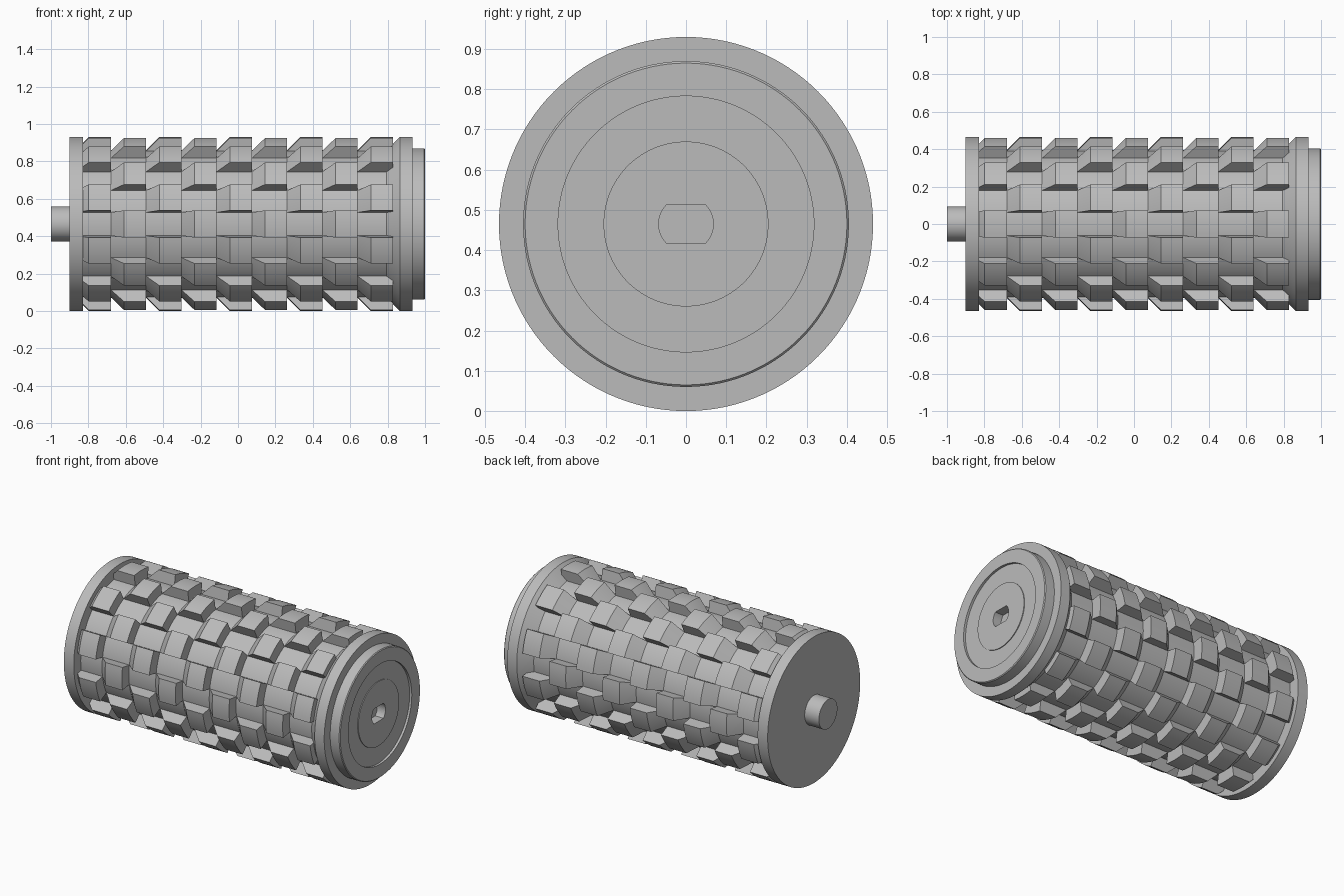
import bpy, bmesh, math
from mathutils import Vector, Matrix

cube = bpy.data.objects.get("Cube")
if cube:
    bpy.data.objects.remove(cube, do_unlink=True)

R = 0.465          # outer radius, also the axis height
BASE = 0.395       # drum radius between the teeth
ROWS = 20          # rows of teeth around the drum
PITCH = 0.377      # spacing of teeth along the axis
STEP = 2 * math.pi / ROWS

grey = bpy.data.materials.new("plain grey")
grey.use_nodes = True
grey.diffuse_color = (0.5, 0.5, 0.5, 1)
grey.node_tree.nodes["Principled BSDF"].inputs["Base Color"].default_value = (0.5, 0.5, 0.5, 1)


def finish(name, bm):
    bmesh.ops.remove_doubles(bm, verts=bm.verts, dist=1e-5)
    bmesh.ops.recalc_face_normals(bm, faces=bm.faces)
    mesh = bpy.data.meshes.new(name)
    bm.to_mesh(mesh)
    bm.free()
    mesh.materials.append(grey)
    obj = bpy.data.objects.new(name, mesh)
    obj.location.z = R
    bpy.context.collection.objects.link(obj)
    return obj


def smooth(obj):
    bpy.ops.object.select_all(action="DESELECT")
    obj.select_set(True)
    bpy.context.view_layer.objects.active = obj
    bpy.ops.object.shade_smooth_by_angle(angle=math.radians(25))


def sweep(bm, profile, start, angle, steps, closed):
    """Spin an (x, radius) profile about the x axis; angle 0 is the front."""
    rot = Matrix.Rotation(-start, 3, "X")
    verts = [bm.verts.new(rot @ Vector((x, -r, 0))) for x, r in profile]
    geom = list(verts)
    if closed:
        cap = bm.faces.new(verts)
        geom = [cap] + list(cap.edges) + verts
        bmesh.ops.duplicate(bm, geom=geom)
    else:
        geom += [bm.edges.new(pair) for pair in zip(verts, verts[1:])]
    bmesh.ops.spin(bm, geom=geom, cent=(0, 0, 0), axis=(1, 0, 0),
                   angle=-angle, steps=steps, use_duplicate=False)


def lathe(name, profile):
    bm = bmesh.new()
    sweep(bm, profile, 0, 2 * math.pi, 120, False)
    obj = finish(name, bm)
    smooth(obj)
    return obj


# Turned parts
lathe("drive_shaft", [(-1, 0), (-1, 0.093), (-0.88, 0.093), (-0.88, 0)])
lathe("end_flange", [(-0.9, 0), (-0.9, R), (-0.83, R), (-0.83, 0)])
lathe("drum", [(-0.85, 0), (-0.85, BASE), (0.85, BASE), (0.85, 0)])
lathe("bevelled_flange", [(0.78, 0), (0.795, BASE), (0.865, R), (0.932, R), (0.932, 0)])
hub = lathe("hub", [(0.91, 0), (0.91, 0.405), (0.995, 0.405), (1, 0.4),
                    (1, 0.318), (0.985, 0.318), (0.985, 0.205), (0.99, 0.205), (0.99, 0)])

# Double-flat socket in the hub
bm = bmesh.new()
half = math.asin(0.048 / 0.068)
arc = [-half + 2 * half * i / 12 for i in range(13)]
ring = arc + [a + math.pi for a in arc]
face = bm.faces.new([bm.verts.new((0.93, 0.068 * math.cos(a), 0.068 * math.sin(a))) for a in ring])
out = bmesh.ops.extrude_face_region(bm, geom=[face])
bmesh.ops.translate(bm, vec=(0.12, 0, 0), verts=[v for v in out["geom"] if isinstance(v, bmesh.types.BMVert)])
cutter = finish("socket_cutter", bm)
cutter.hide_render = True
cutter.hide_set(True)
cut = hub.modifiers.new("socket", "BOOLEAN")
cut.operation = "DIFFERENCE"
cut.solver = "EXACT"
cut.object = cutter
# Apply the cut so the cutter can go
bpy.context.view_layer.update()
depsgraph = bpy.context.evaluated_depsgraph_get()
cut_mesh = bpy.data.meshes.new_from_object(hub.evaluated_get(depsgraph))
hub.modifiers.clear()
hub.data = cut_mesh
bpy.data.objects.remove(cutter, do_unlink=True)

# Staggered rows of ramped teeth
for row in range(ROWS):
    bm = bmesh.new()
    odd = row % 2
    first, count = (-0.868, 5) if odd else (-0.68, 4)
    for i in range(count):
        x = first + i * PITCH
        end = x + PITCH / 2
        tooth = [(x, BASE - 0.03), (x, BASE), (x + 0.07, R), (end, R), (end, BASE - 0.03)]
        part = bmesh.new()
        sweep(part, tooth, (row - 0.5) * STEP, STEP, 6, True)
        bmesh.ops.remove_doubles(part, verts=part.verts, dist=1e-5)
        mesh = bpy.data.meshes.new("tooth")
        part.to_mesh(mesh)
        part.free()
        bm.from_mesh(mesh)
        bpy.data.meshes.remove(mesh)
    smooth(finish(f"tooth_row_{row + 1}", bm))
